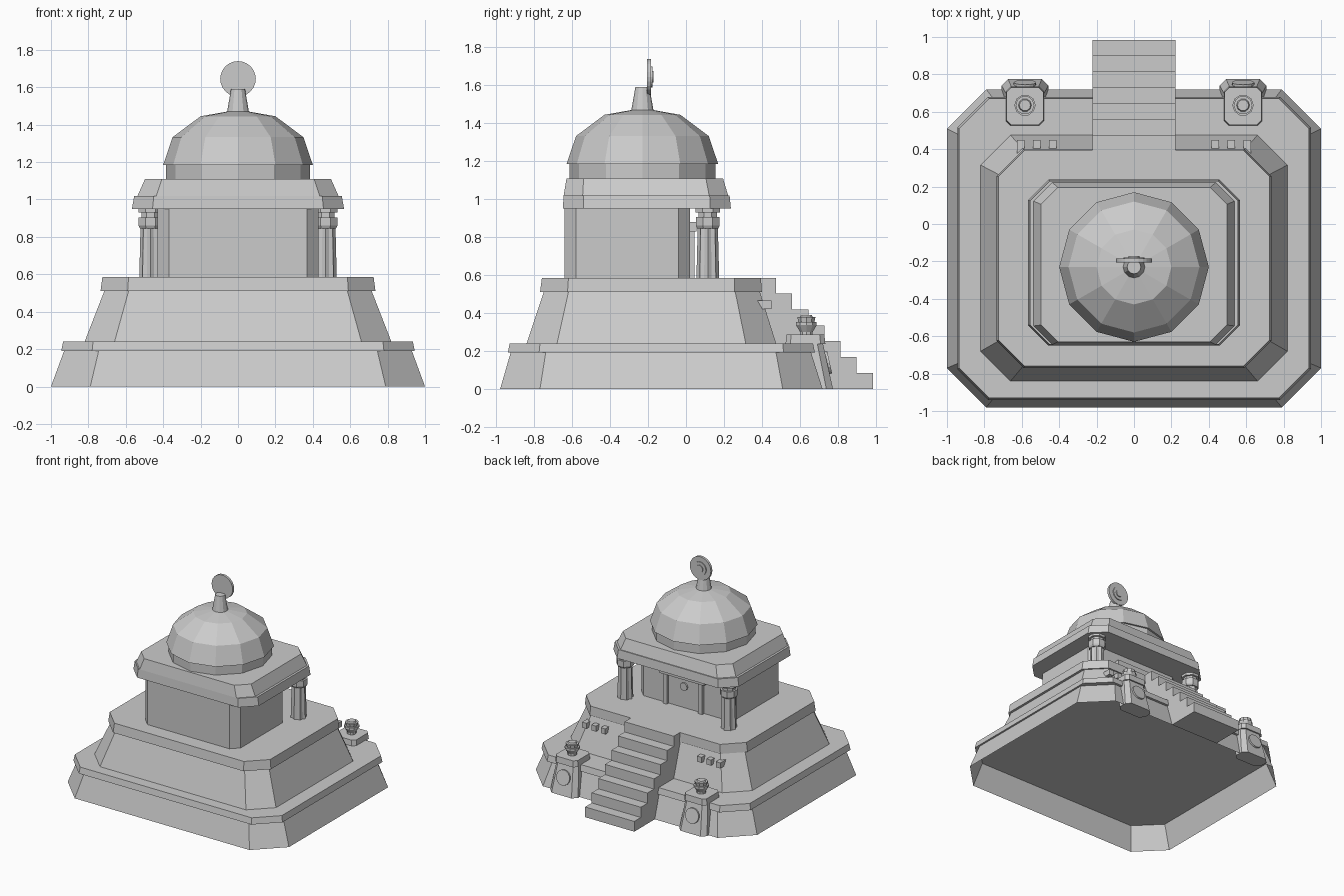
import bpy, math
from mathutils import Matrix, Vector

cube = bpy.data.objects.get("Cube")
if cube:
    bpy.data.objects.remove(cube, do_unlink=True)

stone = bpy.data.materials.new("grey_stone")
stone.use_nodes = True
GREY = (0.6, 0.6, 0.6, 1)
stone.diffuse_color = GREY
stone.node_tree.nodes["Principled BSDF"].inputs["Base Color"].default_value = GREY


def add(name, verts, faces, matrix=None):
    mesh = bpy.data.meshes.new(name)
    mesh.from_pydata(verts, [], faces)
    mesh.materials.append(stone)
    if matrix:
        mesh.transform(matrix)
    obj = bpy.data.objects.new(name, mesh)
    bpy.context.collection.objects.link(obj)
    return obj


def loft(name, rings, matrix=None, bottom=True, top=True):
    """Skin a stack of matching counter-clockwise rings."""
    n = len(rings[0])
    faces = [(k * n + i, k * n + (i + 1) % n, (k + 1) * n + (i + 1) % n, (k + 1) * n + i)
             for k in range(len(rings) - 1) for i in range(n)]
    if bottom:
        faces.append(tuple(reversed(range(n))))
    if top:
        faces.append(tuple(range((len(rings) - 1) * n, len(rings) * n)))
    return add(name, [p for r in rings for p in r], faces, matrix)


def slab(z, hx, y0, y1, c, cx=0):
    """Rectangle with cut corners at height z."""
    pts = [(hx - c, y0), (hx, y0 + c), (hx, y1 - c), (hx - c, y1),
           (c - hx, y1), (-hx, y1 - c), (-hx, y0 + c), (c - hx, y0)]
    return [(cx + x, y, z) for x, y in pts]


def lathe(name, profile, n, matrix, flute=1.0, phase=0.0):
    """Turn (radius, height) pairs; flute < 1 pulls in every second point."""
    rings = []
    for r, z in profile:
        rings.append([(r * (flute if i % 2 else 1) * math.cos(math.tau * i / n + phase),
                       r * (flute if i % 2 else 1) * math.sin(math.tau * i / n + phase), z)
                      for i in range(n)])
    return loft(name, rings, matrix)


def box(name, x0, x1, y0, y1, z0, z1):
    return loft(name, [[(x0, y0, z), (x1, y0, z), (x1, y1, z), (x0, y1, z)] for z in (z0, z1)])


def at(x, y, z):
    return Matrix.Translation((x, y, z))


def facing_back(x, y, z, tilt=0.0):
    return at(x, y, z) @ Matrix.Rotation(-math.pi / 2 + tilt, 4, "X")


# Stepped plinth: hollow lower skirt, ledge, sloped upper tier, terrace
loft("lower_skirt", [slab(0, 1, -.98, .72, .21), slab(.19, .93, -.925, .66, .185)],
     bottom=False, top=False)
loft("ledge", [slab(.19, .945, -.94, .68, .165), slab(.24, .935, -.93, .67, .16)])
loft("upper_tier", [slab(.24, .82, -.84, .475, .16), slab(.51, .715, -.75, .39, .13)])
loft("terrace", [slab(.51, .735, -.77, .4, .145), slab(.585, .725, -.76, .395, .14)])

# Sanctuary, door and roof
loft("sanctuary", [slab(z, .43, -.64, .02, .06) for z in (.585, .95)])
box("door_lintel", -.2, .2, .01, .055, .83, .88)
for s in (-1, 1):
    box("door_post", s * .16 - .018, s * .16 + .018, .01, .045, .585, .85)
lathe("door_disc", [(.032, 0), (.032, .018)], 12, facing_back(0, .015, .76))
loft("roof_band", [slab(.95, .567, -.65, .237, .11), slab(1.02, .555, -.645, .23, .105)])
loft("roof_slope", [slab(1.02, .537, -.645, .222, .1), slab(1.11, .497, -.63, .195, .09)])

# Dome and finial
dome_at = at(0, -.23, 0)
lathe("dome_drum", [(.385, 1.11), (.385, 1.185)], 12, dome_at)
lathe("dome", [(.4, 1.185), (.35, 1.333), (.2, 1.445), (.03, 1.475)], 12, dome_at)
lathe("finial", [(.06, 1.46), (.037, 1.592)], 12, dome_at)
for r, depth in ((.095, .02), (.055, .027), (.03, .034)):
    lathe("finial_disc", [(r, 0), (r, depth)], 24, facing_back(0, -.205, 1.645))

# Staircase cut as one stepped side profile
profile = [(.35, .2), (.35, .585)]
rise, run, steps = .585 / 7, .085, 7
for i in range(steps):
    y = .475 + run * i
    profile += [(y, .585 - rise * i), (y, .585 - rise * (i + 1))]
profile += [(.72, 0), (.66, .2)]
loft("staircase", [[(x, y, z) for y, z in reversed(profile)] for x in (-.222, .222)][::-1])

for s in (-1, 1):
    # Fluted porch columns
    col = at(s * .468, .115, 0)
    lathe("column_shaft", [(.06, .585), (.053, .86)], 16, col, flute=.84)
    lathe("column_capital", [(.06, .845), (.068, .86), (.068, .905), (.06, .905)], 8, col,
          phase=math.pi / 8)
    lathe("column_neck", [(.053, .9), (.053, .935)], 8, col, phase=math.pi / 8)
    lathe("column_abacus", [(.07, .93), (.07, .955)], 8, col, phase=math.pi / 8)

    # Beam ends under the terrace
    for x in (.435, .52, .605):
        box("beam_end", s * x - .02, s * x + .02, .36, .45, .42, .465)

    # Pedestals with a disc and an urn
    cx = s * .583
    loft("pedestal", [slab(0, .125, .64, .775, .035, cx), slab(.24, .098, .56, .722, .03, cx)])
    loft("pedestal_cap", [slab(.235, .102, .525, .735, .025, cx),
                          slab(.285, .098, .53, .73, .025, cx)])
    lathe("pedestal_disc", [(.06, 0), (.06, .02)], 16, facing_back(cx, .738, .135, .22))
    lathe("urn", [(.035, .285), (.035, .3), (.057, .335), (.057, .352), (.045, .352),
                  (.05, .378), (.035, .378), (.03, .388)], 10, at(cx, .635, 0))
